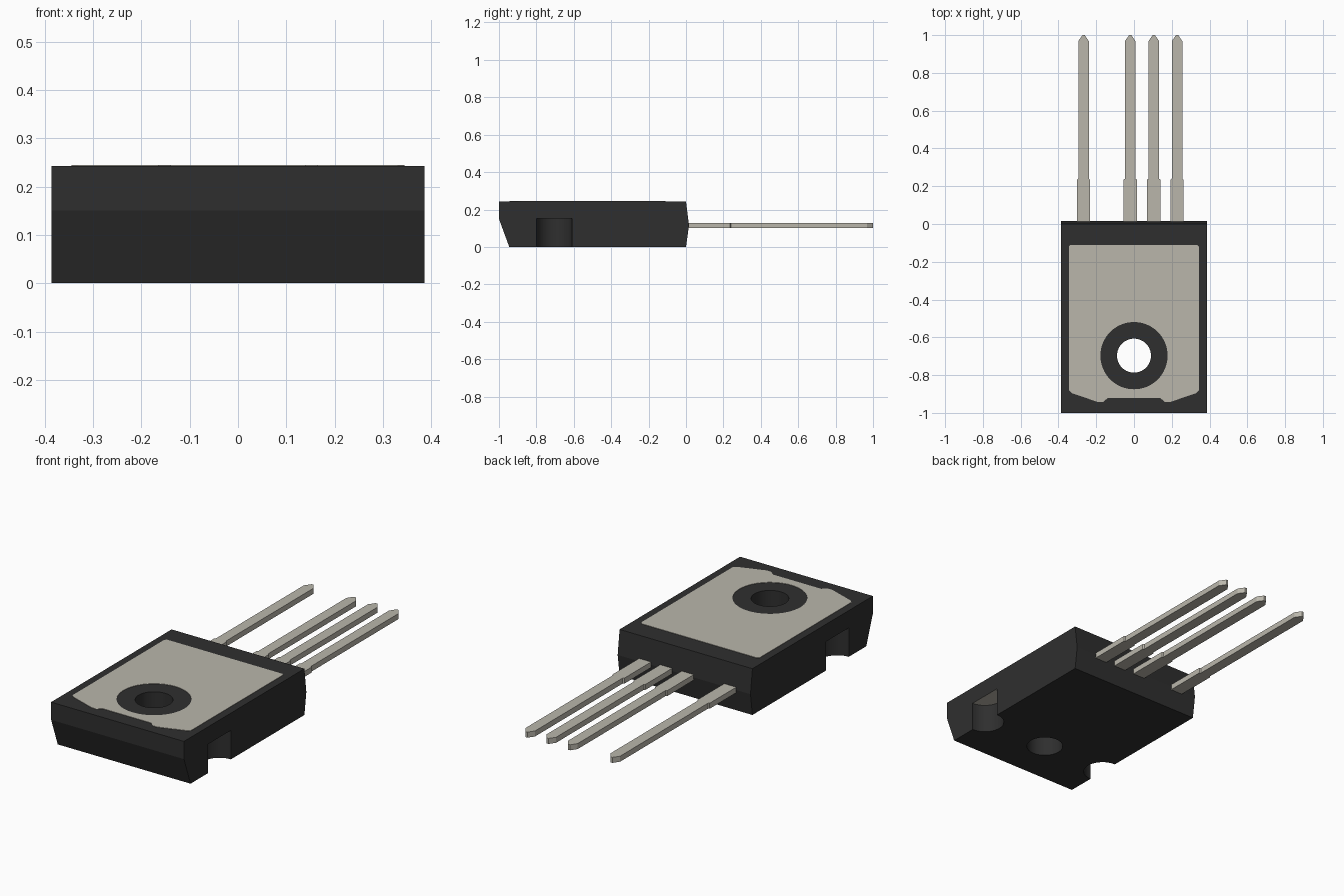
import bpy, bmesh, math
from mathutils import Vector

cube = bpy.data.objects.get("Cube")
if cube:
    bpy.data.objects.remove(cube, do_unlink=True)


def material(name, rgb):
    m = bpy.data.materials.new(name)
    m.use_nodes = True
    m.diffuse_color = (*rgb, 1)
    node = next(n for n in m.node_tree.nodes if n.type == 'BSDF_PRINCIPLED')
    node.inputs["Base Color"].default_value = (*rgb, 1)
    return m


PLASTIC = material("black plastic", (0.028, 0.028, 0.028))
METAL = material("tinned metal", (0.49, 0.47, 0.41))


def prism(name, outline, offset, mat):
    """Extrude a closed 3D outline along an offset vector."""
    bm = bmesh.new()
    base = bm.faces.new([bm.verts.new(p) for p in outline])
    geo = bmesh.ops.extrude_face_region(bm, geom=[base])["geom"]
    bmesh.ops.translate(bm, vec=Vector(offset),
                        verts=[g for g in geo if isinstance(g, bmesh.types.BMVert)])
    bmesh.ops.recalc_face_normals(bm, faces=bm.faces)
    mesh = bpy.data.meshes.new(name)
    bm.to_mesh(mesh)
    bm.free()
    mesh.materials.append(mat)
    obj = bpy.data.objects.new(name, mesh)
    bpy.context.collection.objects.link(obj)
    return obj


def drill(target, x, y, radius, z0, z1):
    """Cut a vertical round hole between two heights."""
    ring = [(x + radius * math.cos(math.tau * i / 64),
             y + radius * math.sin(math.tau * i / 64), z0) for i in range(64)]
    cutter = prism("hole_cutter", ring, (0, 0, z1 - z0), PLASTIC)
    cutter.hide_render = True
    mod = target.modifiers.new("hole", 'BOOLEAN')
    mod.operation, mod.solver, mod.object = 'DIFFERENCE', 'EXACT', cutter
    bpy.context.view_layer.objects.active = target
    bpy.ops.object.modifier_apply(modifier=mod.name)
    bpy.data.objects.remove(cutter, do_unlink=True)


HALF_W, TOP, HOLE_Y, NOTCH_Z = 0.386, 0.243, -0.697, 0.152

# Moulded body: side profile swept across the width
profile = [(-1, TOP), (-1, 0.15), (-0.945, 0), (0, 0), (0.016, 0.115), (0, TOP)]
body = prism("package_body", [(-HALF_W, y, z) for y, z in profile],
             (2 * HALF_W, 0, 0), PLASTIC)
drill(body, 0, HOLE_Y, 0.09, -0.1, 0.4)
for side in (-1, 1):
    drill(body, side * HALF_W, -0.705, 0.095, -0.1, NOTCH_Z)

# Metal showing in the ceilings of the side notches
body.data.materials.clear()
body.data.materials.append(PLASTIC)
body.data.materials.append(METAL)
for f in body.data.polygons:
    ceiling = f.normal.z < -0.9 and abs(f.center.z - NOTCH_Z) < 0.01
    f.material_index = 1 if ceiling else 0

# Exposed heat plate with a clear ring round the screw hole
half = [(0.335, -0.11), (0.345, -0.12), (0.345, -0.88), (0.33, -0.895),
        (0.19, -0.943), (0.165, -0.943), (0.14, -0.922)]
outline = half + [(-x, y) for x, y in reversed(half)]
plate = prism("heat_plate", [(x, y, TOP - 0.002) for x, y in outline],
              (0, 0, 0.004), METAL)
drill(plate, 0, HOLE_Y, 0.178, 0.1, 0.4)

# Four leads, each with a wide shoulder and a pointed tip
lead_half = [(0.035, -0.02), (0.035, 0.235), (0.028, 0.24), (0.028, 0.968), (0.006, 1)]
lead_outline = lead_half + [(-x, y) for x, y in reversed(lead_half)]
for i, cx in enumerate((-0.267, -0.02, 0.105, 0.228)):
    prism(f"lead_{i + 1}", [(cx + x, y, 0.1) for x, y in lead_outline],
          (0, 0, 0.029), METAL)
